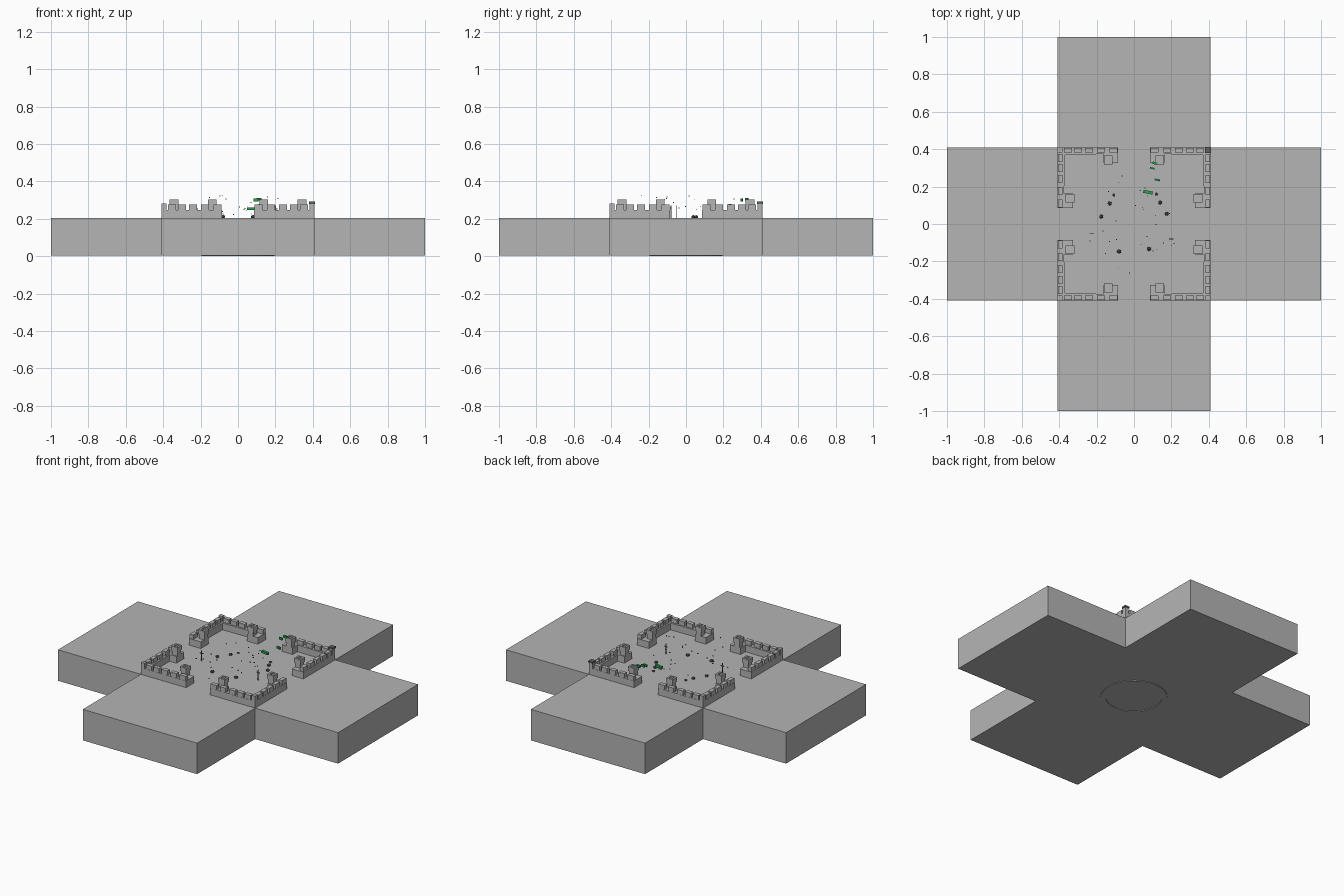
import bpy, bmesh, math, random
from mathutils import Matrix

if "Cube" in bpy.data.objects:
    bpy.data.objects.remove(bpy.data.objects["Cube"])

random.seed(4)
GROUND = 0.204


def material(name, rgb):
    m = bpy.data.materials.new(name)
    m.diffuse_color = (*rgb, 1)
    m.use_nodes = True
    m.node_tree.nodes["Principled BSDF"].inputs["Base Color"].default_value = m.diffuse_color
    return m


STONE = material("stone_grey", (0.46, 0.46, 0.46))
DARK = material("dark_grey", (0.12, 0.12, 0.12))
GREEN = material("leaf_green", (0.02, 0.36, 0.08))


def finish(name, bm, mat):
    bmesh.ops.recalc_face_normals(bm, faces=bm.faces)
    me = bpy.data.meshes.new(name)
    bm.to_mesh(me)
    bm.free()
    me.materials.append(mat)
    ob = bpy.data.objects.new(name, me)
    bpy.context.collection.objects.link(ob)
    return ob


def box(bm, x0, x1, y0, y1, z0, z1):
    m = (Matrix.Translation(((x0 + x1) / 2, (y0 + y1) / 2, (z0 + z1) / 2))
         @ Matrix.Diagonal((abs(x1 - x0), abs(y1 - y0), abs(z1 - z0), 1)))
    bmesh.ops.create_cube(bm, size=1, matrix=m)


def extrude(bm, points, z0, z1):
    f = bm.faces.new([bm.verts.new((x, y, z0)) for x, y in points])
    r = bmesh.ops.extrude_face_region(bm, geom=[f])
    verts = [v for v in r["geom"] if isinstance(v, bmesh.types.BMVert)]
    bmesh.ops.translate(bm, verts=verts, vec=(0, 0, z1 - z0))


# Cross-shaped base
w = 0.408
bm = bmesh.new()
arm = [(w, w), (w, 1), (-w, 1)]
cross = []
for k in range(4):
    c, s = round(math.cos(k * math.pi / 2)), round(math.sin(k * math.pi / 2))
    cross += [(x * c - y * s, x * s + y * c) for x, y in arm]
extrude(bm, cross, 0.004, GROUND)
finish("cross_base", bm, STONE)

# Thin ring under the base
bm = bmesh.new()
rings = []
for r, z in ((0.195, 0.006), (0.195, 0), (0.165, 0), (0.165, 0.006)):
    rings.append([bm.verts.new((r * math.cos(a * math.tau / 48),
                                r * math.sin(a * math.tau / 48), z))
                  for a in range(48)])
for i in range(4):
    a, b = rings[i], rings[(i + 1) % 4]
    for j in range(48):
        k = (j + 1) % 48
        bm.faces.new((a[j], a[k], b[k], b[j]))
finish("foot_ring", bm, STONE)


# Four corner walls, each with two crenellated legs and gate towers
def leg_box(bm, swap, sx, sy, a0, a1, d0, d1, z0, z1):
    """a runs along the wall, d is the distance from the centre across it."""
    if swap:
        box(bm, sx * d0, sx * d1, sy * a0, sy * a1, z0, z1)
    else:
        box(bm, sx * a0, sx * a1, sy * d0, sy * d1, z0, z1)


for sx in (-1, 1):
    for sy in (-1, 1):
        side = ("back" if sy > 0 else "front") + ("_right" if sx > 0 else "_left")
        walls, towers = bmesh.new(), bmesh.new()
        outline = [(w, w), (0.085, w), (0.085, 0.375), (0.37, 0.37),
                   (0.375, 0.085), (w, 0.085)]
        extrude(walls, [(sx * x, sy * y) for x, y in outline], GROUND - 0.002, 0.247)
        for swap in (False, True):
            for c in (0.11, 0.176, 0.241, 0.299, 0.352):
                leg_box(walls, swap, sx, sy, c - 0.021, c + 0.021,
                        0.381, w - 0.001, 0.246, 0.275)
            # gate tower: plinth, shaft and rim with a sunken top
            a, d = 0.137, 0.342
            leg_box(towers, swap, sx, sy, 0.085, 0.163, 0.325, 0.376, GROUND - 0.002, 0.247)
            leg_box(towers, swap, sx, sy, a - 0.019, a + 0.019, d - 0.019, d + 0.019, 0.245, 0.278)
            h = 0.023
            for q in (-1, 1):
                leg_box(towers, swap, sx, sy, a - h, a + h, d + q * 0.012, d + q * h, 0.276, 0.304)
                leg_box(towers, swap, sx, sy, a + q * 0.012, a + q * h, d - 0.012, d + 0.012, 0.276, 0.304)
            leg_box(towers, swap, sx, sy, a - 0.013, a + 0.013, d - 0.013, d + 0.013, 0.276, 0.296)
        # corner merlon
        box(walls, sx * 0.383, sx * w, sy * 0.383, sy * w, 0.246, 0.281)
        finish("wall_" + side, walls, STONE)
        finish("gate_towers_" + side, towers, STONE)

# Cap on one corner
bm = bmesh.new()
box(bm, 0.379, 0.411, 0.379, 0.411, 0.28, 0.291)
finish("corner_cap", bm, DARK)

# Loose stones in the courtyard
bm = bmesh.new()
for x, y, r in ((-0.13, 0.11, 0.012), (-0.175, 0.04, 0.012), (-0.08, -0.147, 0.013),
                (0.08, -0.133, 0.013), (0.14, 0.115, 0.012), (0.175, 0.055, 0.012),
                (0.12, 0.16, 0.009), (-0.107, 0.155, 0.008)):
    m = Matrix.Translation((x, y, GROUND + r * 0.5)) @ Matrix.Diagonal((1, 1, 0.8, 1))
    bmesh.ops.create_icosphere(bm, subdivisions=1, radius=r, matrix=m)
finish("loose_stones", bm, DARK)

# Thin poles with short crossbars
bm = bmesh.new()
for x, y in ((0.2, -0.08), (-0.225, -0.05)):
    box(bm, x - 0.002, x + 0.002, y - 0.002, y + 0.002, GROUND, 0.27)
    box(bm, x - 0.012, x + 0.012, y - 0.002, y + 0.002, 0.25, 0.254)
finish("poles", bm, DARK)

# Floating green slabs
bm = bmesh.new()
for x, y, z, lx, ly in ((0.075, 0.17, 0.253, 0.05, 0.016), (0.125, 0.236, 0.272, 0.028, 0.01),
                        (0.097, 0.298, 0.3, 0.026, 0.008), (0.112, 0.325, 0.305, 0.026, 0.013)):
    m = (Matrix.Translation((x, y, z)) @ Matrix.Rotation(-0.2, 4, 'Z')
         @ Matrix.Diagonal((lx, ly, 0.014, 1)))
    bmesh.ops.create_cube(bm, size=1, matrix=m)
finish("green_slabs", bm, GREEN)

# Tiny drifting specks
for name, mat, n in (("green_specks", GREEN, 16), ("dark_specks", DARK, 12)):
    bm = bmesh.new()
    for _ in range(n):
        a, r = random.uniform(0, math.tau), random.uniform(0.08, 0.27)
        m = Matrix.Translation((r * math.cos(a), r * math.sin(a), random.uniform(0.22, 0.33)))
        bmesh.ops.create_cube(bm, size=0.005, matrix=m)
    finish(name, bm, mat)
